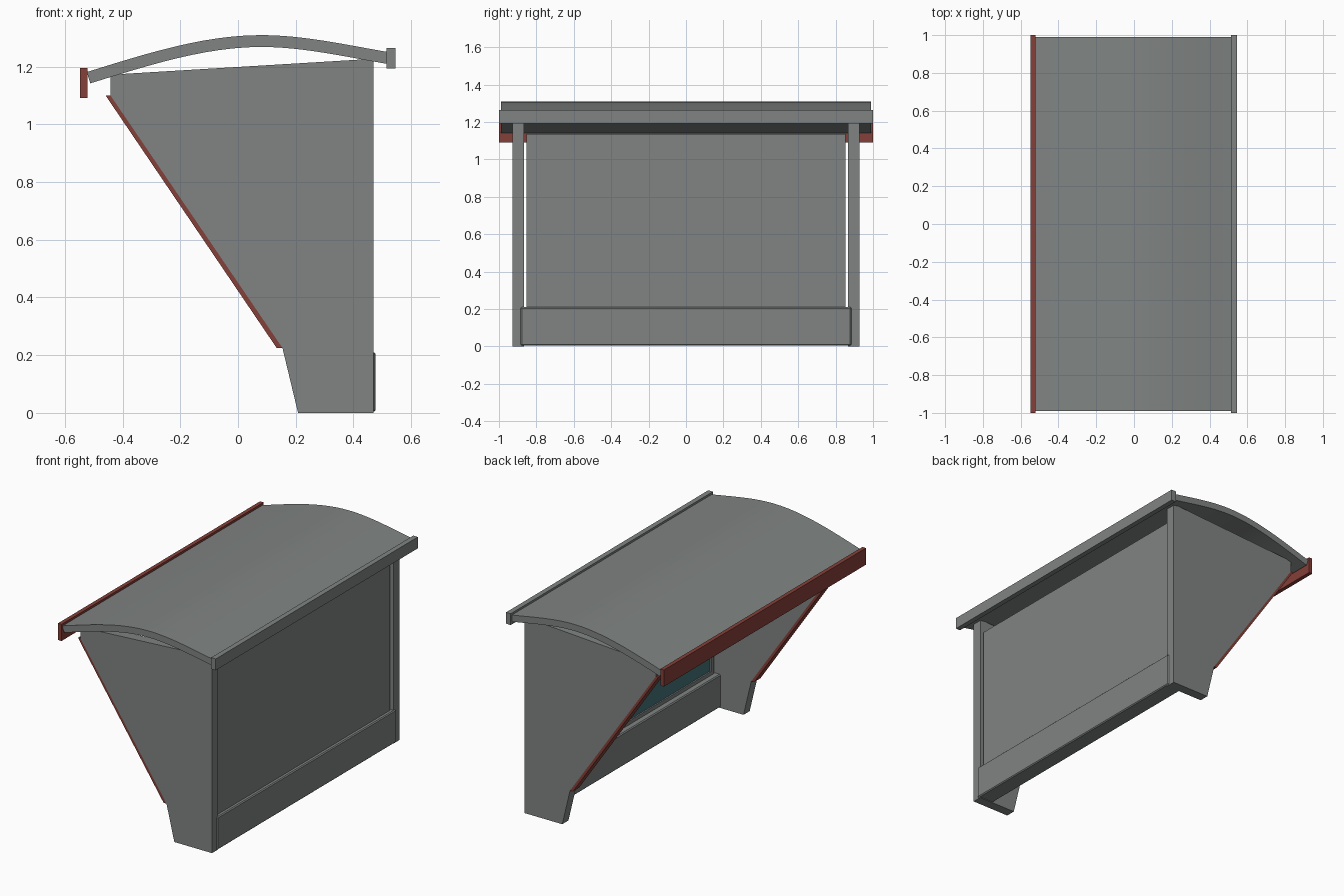
import bpy, bmesh, math

cube = bpy.data.objects.get("Cube")
if cube:
    bpy.data.objects.remove(cube, do_unlink=True)


def material(name, rgb):
    m = bpy.data.materials.new(name)
    m.use_nodes = True
    col = (*rgb, 1.0)
    m.diffuse_color = col
    m.node_tree.nodes["Principled BSDF"].inputs["Base Color"].default_value = col
    return m


GREY = material("grey paint", (0.215, 0.231, 0.224))
RED = material("red trim", (0.235, 0.05, 0.04))
TEAL = material("teal panel", (0.06, 0.165, 0.18))


def extrude_profile(name, points, y0, y1, *mats):
    """Extrude an x-z outline along y."""
    bm = bmesh.new()
    face = bm.faces.new([bm.verts.new((x, y0, z)) for x, z in points])
    ext = bmesh.ops.extrude_face_region(bm, geom=[face])
    verts = [g for g in ext["geom"] if isinstance(g, bmesh.types.BMVert)]
    bmesh.ops.translate(bm, verts=verts, vec=(0, y1 - y0, 0))
    bmesh.ops.recalc_face_normals(bm, faces=bm.faces)
    mesh = bpy.data.meshes.new(name)
    bm.to_mesh(mesh)
    bm.free()
    for m in mats:
        mesh.materials.append(m)
    obj = bpy.data.objects.new(name, mesh)
    bpy.context.collection.objects.link(obj)
    return obj


def box(name, x0, x1, half_y, z0, z1, *mats):
    outline = [(x0, z0), (x1, z0), (x1, z1), (x0, z1)]
    return extrude_profile(name, outline, -half_y, half_y, *mats)


def chamfer(obj, width):
    mod = obj.modifiers.new("chamfer", "BEVEL")
    mod.width = width
    mod.segments = 1
    mod.limit_method = "ANGLE"


# Side walls with red trim along their sloping front edges
WALL = [(0.208, 0), (0.469, 0), (0.469, 1.227), (-0.442, 1.172),
        (-0.442, 1.1), (0.154, 0.225)]
TRIM = [(-0.459, 1.1), (-0.442, 1.1), (0.154, 0.225), (0.134, 0.225)]
for side, y0, y1 in (("right", -0.927, -0.866), ("left", 0.866, 0.927)):
    extrude_profile(side + "_side_wall", WALL, y0, y1, GREY)
    extrude_profile(side + "_edge_trim", TRIM, y0, y1, RED)

# Low base board across the rear
board = box("base_board", 0.368, 0.477, 0.884, 0.004, 0.21, GREY)
chamfer(board, 0.006)

# Rear panel with a framed teal inset on the inner side
panel = box("rear_panel", 0.405, 0.455, 0.853, 0.208, 1.135, GREY, TEAL)
bm = bmesh.new()
bm.from_mesh(panel.data)
inner = [f for f in bm.faces if f.normal.x < -0.9]
bmesh.ops.inset_region(bm, faces=inner, thickness=0.035, depth=0)
bmesh.ops.inset_region(bm, faces=inner, thickness=0.001, depth=-0.008)
for f in inner:
    f.material_index = 1
bm.to_mesh(panel.data)
bm.free()

# Curved roof sheet: straighter towards the eaves, rounded at the crest
CREST, FRONT, REAR = (0.08, 1.309, 0), (-0.524, 1.181, 0.31), (0.522, 1.25, -0.17)
THICK, STEPS = 0.041, 12


def span(a, b):
    """Points and slopes of a cubic from a to b, each (x, z, slope)."""
    w = b[0] - a[0]
    for i in range(STEPS + 1):
        t = i / STEPS
        rise = 3 * t**2 - 2 * t**3
        z = (a[1] + (b[1] - a[1]) * rise
             + w * a[2] * t * (1 - t)**2 - w * b[2] * t**2 * (1 - t))
        slope = ((b[1] - a[1]) * 6 * t * (1 - t) / w
                 + a[2] * (1 - t) * (1 - 3 * t) - b[2] * t * (2 - 3 * t))
        yield a[0] + w * t, z, slope


crown = list(span(FRONT, CREST)) + list(span(CREST, REAR))[1:]
top = [(x, z) for x, z, s in crown]
under = [(x + THICK * math.sin(math.atan(s)), z - THICK * math.cos(math.atan(s)))
         for x, z, s in crown]
roof = extrude_profile("roof", top + under[::-1], -0.989, 0.989, GREY)
bpy.ops.object.select_all(action="DESELECT")
roof.select_set(True)
bpy.context.view_layer.objects.active = roof
bpy.ops.object.shade_smooth_by_angle(angle=math.radians(30))

# Fascia boards on the roof edges
box("front_fascia", -0.547, -0.522, 1.0, 1.091, 1.195, RED)
box("rear_fascia", 0.514, 0.546, 1.0, 1.193, 1.264, GREY)
